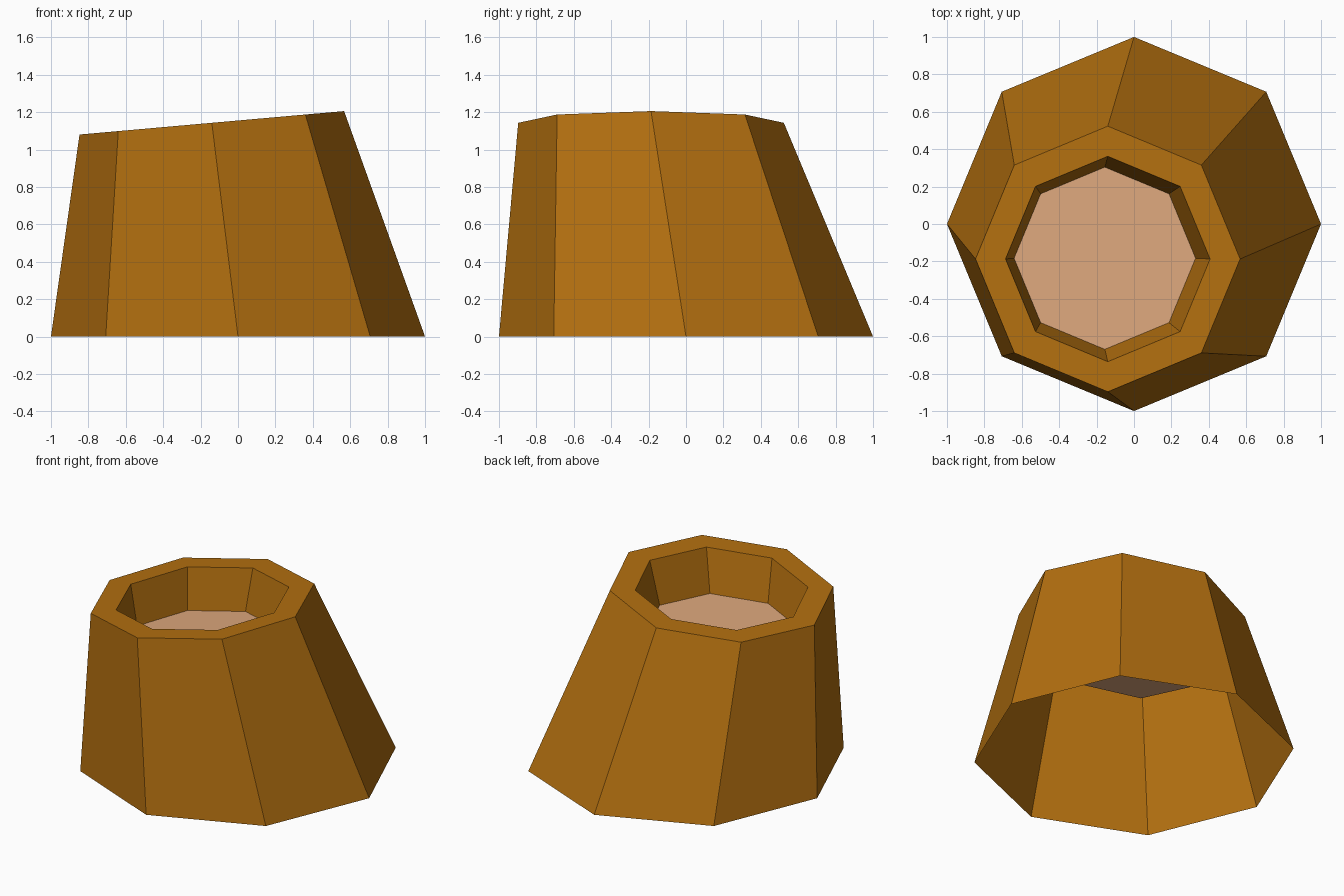
import bpy, bmesh, math
from mathutils import Matrix, Vector

SIDES = 8
TILT = math.radians(-5.06)   # the cut slopes up towards +x

cube = bpy.data.objects.get("Cube")
if cube:
    bpy.data.objects.remove(cube, do_unlink=True)


def material(name, rgb):
    mat = bpy.data.materials.new(name)
    mat.use_nodes = True
    mat.diffuse_color = (*rgb, 1)
    mat.node_tree.nodes["Principled BSDF"].inputs["Base Color"].default_value = (*rgb, 1)
    return mat


def ring(bm, radius, centre, tilt=0.0):
    """Octagonal loop of vertices, tilted about its centre."""
    turn = Matrix.Rotation(tilt, 3, 'Y')
    verts = []
    for i in range(SIDES):
        a = math.tau * i / SIDES
        flat = Vector((radius * math.cos(a), radius * math.sin(a), 0))
        verts.append(bm.verts.new(turn @ flat + Vector(centre)))
    return verts


def bridge(bm, lower, upper):
    for i in range(SIDES):
        j = (i + 1) % SIDES
        bm.faces.new((lower[i], lower[j], upper[j], upper[i]))


def finish(bm, name, mat):
    mesh = bpy.data.meshes.new(name)
    bm.to_mesh(mesh)
    bm.free()
    mesh.materials.append(mat)
    obj = bpy.data.objects.new(name, mesh)
    bpy.context.collection.objects.link(obj)
    return obj


bark = material("brown_bark", (0.45, 0.16, 0.005))
wood = material("pale_cut_wood", (0.73, 0.39, 0.205))

TOP = (-0.14, -0.187, 1.143)
HOLLOW = (0.487, (-0.156, -0.183, 0.861), TILT)

# Stump shell: leaning sides, flat rim and walls of the hollow, open below
bm = bmesh.new()
loops = [ring(bm, 1.0, (0, 0, 0)),
         ring(bm, 0.71, TOP, TILT),
         ring(bm, 0.549, TOP, TILT),
         ring(bm, *HOLLOW)]
for lower, upper in zip(loops, loops[1:]):
    bridge(bm, lower, upper)
finish(bm, "stump_shell", bark)

# Pale floor of the hollow
bm = bmesh.new()
bm.faces.new(ring(bm, *HOLLOW))
finish(bm, "hollow_floor", wood)
